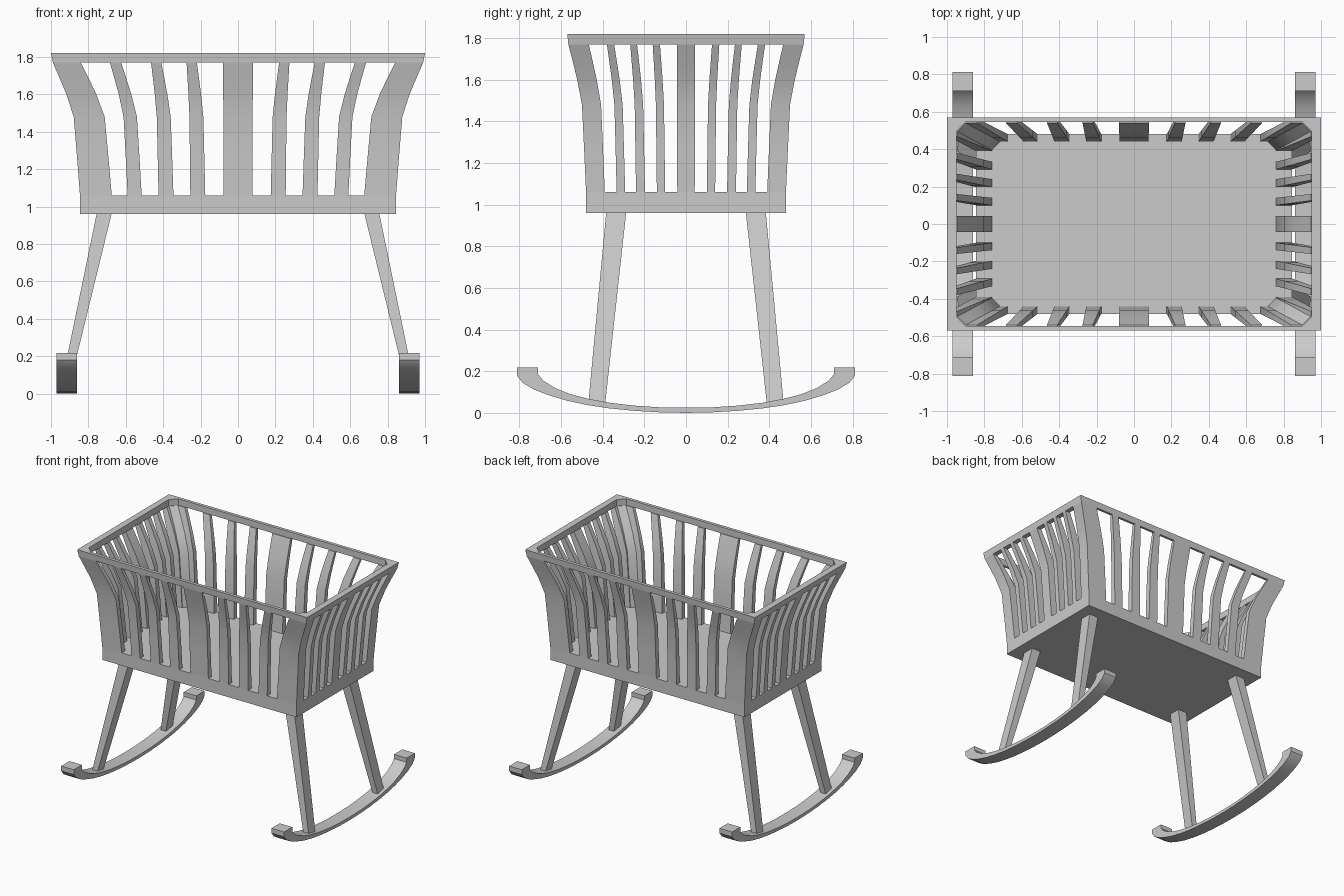
import bpy, bmesh

if "Cube" in bpy.data.objects:
    bpy.data.objects.remove(bpy.data.objects["Cube"])

# flare curve of the basket: (height, 0 = bottom .. 1 = rim)
FLARE = [(1.06, 0), (1.25, .1), (1.48, .23), (1.6, .5), (1.68, .73), (1.77, 1)]


def mix(a, b, t):
    return a + (b - a) * t


def walls(t):
    """Outer x, outer y, inner x, inner y of the basket wall."""
    return mix(.845, .99, t), mix(.48, .565, t), mix(.76, .945, t), mix(.44, .54, t)


def loft(name, rings):
    """Solid skinned through closed rings of 3D points."""
    bm = bmesh.new()
    vs = [[bm.verts.new(p) for p in r] for r in rings]
    n = len(rings[0])
    for lo, hi in zip(vs, vs[1:]):
        for i in range(n):
            j = (i + 1) % n
            bm.faces.new((lo[i], lo[j], hi[j], hi[i]))
    bm.faces.new(vs[0][::-1])
    bm.faces.new(vs[-1])
    bmesh.ops.recalc_face_normals(bm, faces=bm.faces)
    me = bpy.data.meshes.new(name)
    bm.to_mesh(me)
    bm.free()
    ob = bpy.data.objects.new(name, me)
    bpy.context.collection.objects.link(ob)
    bpy.context.view_layer.objects.active = ob
    ob.select_set(True)
    return ob


def rect(x0, x1, y0, y1, z):
    return [(x0, y0, z), (x1, y0, z), (x1, y1, z), (x0, y1, z)]


# solid floor
loft("basket_floor", [rect(-.845, .845, -.48, .48, z) for z in (.96, 1.06)])


# slats: (bottom edges), (top edges) along the wall
def side_slat(a, b, s):
    rings = []
    for z, t in FLARE:
        X, Y, Xi, Yi = walls(t)
        rings.append(rect(mix(a[0], b[0], t), mix(a[1], b[1], t), s * Yi, s * Y, z))
    loft("side_slat", rings)


def end_slat(a, b, s):
    rings = []
    for z, t in FLARE:
        X, Y, Xi, Yi = walls(t)
        rings.append(rect(s * Xi, s * X, mix(a[0], b[0], t), mix(a[1], b[1], t), z))
    loft("end_slat", rings)


SIDE = [((.175, .255), (.22, .275)), ((.345, .425), (.41, .465)), ((.515, .59), (.625, .685))]
END = [((.1, .14), (.125, .16)), ((.197, .24), (.235, .268)), ((.292, .333), (.345, .38))]
for s in (-1, 1):
    side_slat((-.078, .078), (-.08, .08), s)
    end_slat((-.042, .042), (-.043, .043), s)
    for m in (-1, 1):
        for a, b in SIDE:
            side_slat([m * v for v in a], [m * v for v in b], s)
        for a, b in END:
            end_slat([m * v for v in a], [m * v for v in b], s)

# L-shaped corner posts with a chamfered inside corner
for sx in (-1, 1):
    for sy in (-1, 1):
        rings = []
        for z, t in FLARE:
            X, Y, Xi, Yi = walls(t)
            c, d, k = mix(.675, .84, t), mix(.39, .467, t), .045
            pts = [(X, Y), (c, Y), (c, Yi), (Xi - k, Yi), (Xi, Yi - k), (Xi, d), (X, d)]
            rings.append([(sx * x, sy * y, z) for x, y in pts])
        loft("corner_post", rings)

# top rim, an open frame with chamfered inner corners
bm = bmesh.new()
loops = []
for inner, z in ((0, 1.77), (0, 1.82), (1, 1.82), (1, 1.77)):
    x, y = ((.95, .545) if inner else ((1, .57) if z > 1.8 else (.99, .565)))
    k = .05 if inner else 0
    ring = []
    for sx, sy in ((1, 1), (-1, 1), (-1, -1), (1, -1)):
        p = [(sx * x, sy * (y - k)), (sx * (x - k), sy * y)]
        if sx * sy < 0:
            p.reverse()
        ring += [bm.verts.new((*q, z)) for q in p]
    loops.append(ring)
for i in range(4):
    p, q = loops[i], loops[(i + 1) % 4]
    for j in range(8):
        n = (j + 1) % 8
        bm.faces.new((p[j], p[n], q[n], q[j]))
bmesh.ops.remove_doubles(bm, verts=bm.verts, dist=1e-5)
bmesh.ops.recalc_face_normals(bm, faces=bm.faces)
me = bpy.data.meshes.new("top_rim")
bm.to_mesh(me)
bm.free()
rim = bpy.data.objects.new("top_rim", me)
bpy.context.collection.objects.link(rim)
rim.select_set(True)

# splayed, tapered legs
for sx in (-1, 1):
    for sy in (-1, 1):
        loft("leg", [
            rect(sx * .90, sx * .945, sy * .388, sy * .469, .045),
            rect(sx * .675, sx * .755, sy * .287, sy * .383, .965)])

# curved rockers with upturned tips
under = [(0, 0), (.13, .003), (.25, .01), (.37, .022), (.47, .037), (.57, .058),
         (.66, .085), (.73, .112), (.785, .145), (.812, .18), (.812, .218)]
over = [(.71, .218), (.71, .185), (.685, .155), (.63, .12), (.555, .09), (.47, .068),
        (.37, .049), (.25, .035), (.13, .027), (0, .025)]
half = under + over
prof = half + [(-y, z) for y, z in half[::-1] if y > 0]
for sx in (-1, 1):
    loft("rocker", [[(sx * x, y, z) for y, z in prof] for x in (.86, .97)])

bpy.context.view_layer.objects.active = rim
bpy.ops.object.shade_smooth_by_angle(angle=.52)
